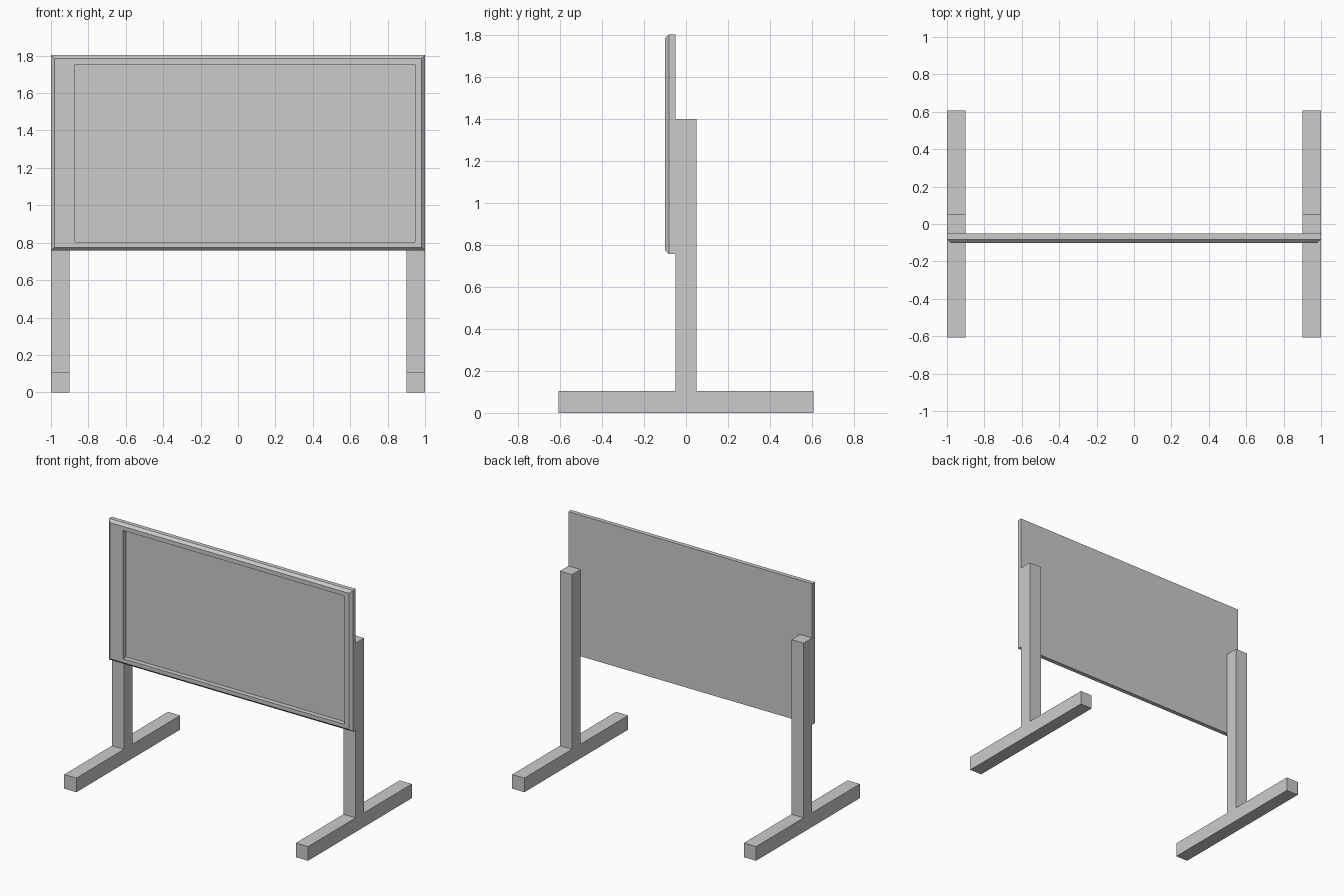
import bpy, bmesh

if "Cube" in bpy.data.objects:
    bpy.data.objects.remove(bpy.data.objects["Cube"])


def finish(name, bm):
    bmesh.ops.recalc_face_normals(bm, faces=bm.faces)
    me = bpy.data.meshes.new(name)
    bm.to_mesh(me)
    bm.free()
    ob = bpy.data.objects.new(name, me)
    bpy.context.collection.objects.link(ob)
    return ob


def support(name, x0, x1):
    # Upside-down T profile in the y-z plane, extruded along x
    half, post, foot, top = 0.608, 0.05, 0.105, 1.4
    profile = [(-half, 0), (half, 0), (half, foot), (post, foot),
               (post, top), (-post, top), (-post, foot), (-half, foot)]
    bm = bmesh.new()
    face = bm.faces.new([bm.verts.new((x0, y, z)) for y, z in profile])
    ext = bmesh.ops.extrude_face_region(bm, geom=[face])
    moved = [v for v in ext["geom"] if isinstance(v, bmesh.types.BMVert)]
    bmesh.ops.translate(bm, verts=moved, vec=(x1 - x0, 0, 0))
    return finish(name, bm)


# Left and right T-shaped stands
support("left_stand", -1.0, -0.9)
support("right_stand", 0.9, 1.0)

# Board: rectangular rings (x0, x1, z0, z1, y) from back to recessed screen
rings = [
    (-1.0, 1.0, 0.757, 1.803, -0.05),        # back
    (-1.0, 1.0, 0.757, 1.803, -0.082),       # start of chamfer
    (-0.981, 0.981, 0.775, 1.785, -0.101),   # front rim
    (-0.872, 0.946, 0.803, 1.754, -0.101),   # off-centre opening
    (-0.872, 0.946, 0.803, 1.754, -0.065),   # recessed screen
]
bm = bmesh.new()
loops = [[bm.verts.new(p) for p in ((a, y, c), (b, y, c), (b, y, d), (a, y, d))]
         for a, b, c, d, y in rings]
bm.faces.new(loops[0])
bm.faces.new(loops[-1])
for p, q in zip(loops, loops[1:]):
    for i in range(4):
        j = (i + 1) % 4
        bm.faces.new((p[i], p[j], q[j], q[i]))
finish("board", bm)
